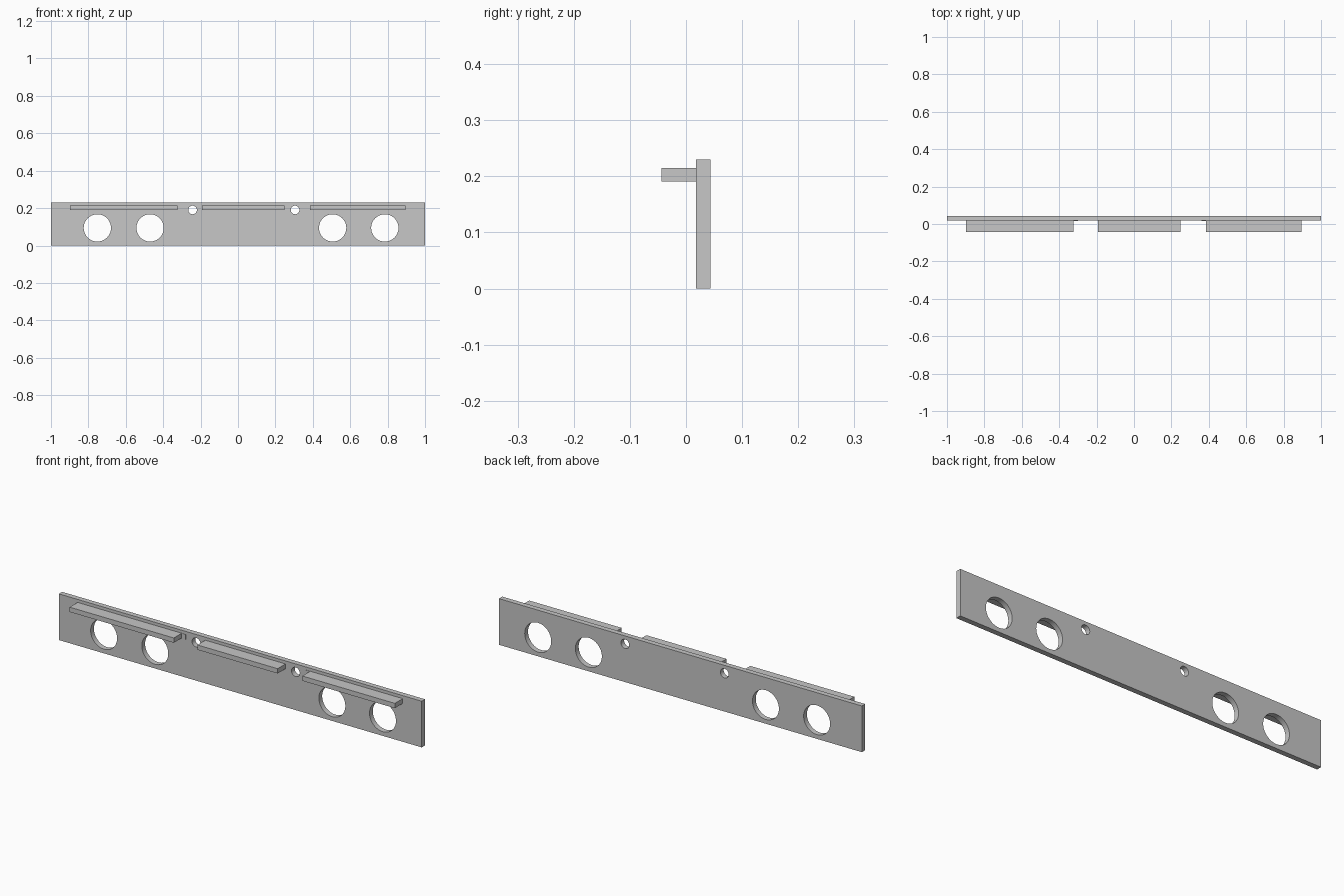
import bpy
import bmesh
from math import sin, cos, tau, radians

cube = bpy.data.objects.get("Cube")
if cube:
    bpy.data.objects.remove(cube, do_unlink=True)

HEIGHT = 0.23
PLATE_FRONT, PLATE_BACK, LEDGE_FRONT = 0.018, 0.044, -0.044
LEDGE_BOTTOM, LEDGE_TOP = 0.191, 0.215

grey = bpy.data.materials.new("light grey")
grey.use_nodes = True
colour = (0.57, 0.57, 0.57, 1)
grey.diffuse_color = colour
grey.node_tree.nodes["Principled BSDF"].inputs["Base Color"].default_value = colour


def add_outline(curve, points):
    spline = curve.splines.new("POLY")
    spline.points.add(len(points) - 1)
    for point, (x, z) in zip(spline.points, points):
        point.co = (x, z, 0, 1)
    spline.use_cyclic_u = True


def circle(x, z, radius, sides):
    return [(x + radius * cos(tau * i / sides), z + radius * sin(tau * i / sides))
            for i in range(sides)]


def add_bar(name, left, right, front):
    """Box at ledge height, reaching from the plate to the given front."""
    bpy.ops.mesh.primitive_cube_add(size=1, location=(
        (left + right) / 2, (front + PLATE_FRONT) / 2,
        (LEDGE_BOTTOM + LEDGE_TOP) / 2))
    bar = bpy.context.object
    bar.name = name
    bar.scale = (right - left, PLATE_FRONT - front, LEDGE_TOP - LEDGE_BOTTOM)
    bar.data.materials.append(grey)


# Plate: filled outline with round holes, extruded through its thickness
outline = bpy.data.curves.new("plate", "CURVE")
outline.dimensions = "2D"
outline.fill_mode = "BOTH"
outline.extrude = (PLATE_BACK - PLATE_FRONT) / 2
add_outline(outline, [(-1, 0), (1, 0), (1, HEIGHT), (-1, HEIGHT)])
for x in (-0.752, -0.47, 0.506, 0.785):
    add_outline(outline, circle(x, 0.094, 0.073, 48))
for x in (-0.243, 0.305):
    add_outline(outline, circle(x, 0.19, 0.023, 32))

plate = bpy.data.objects.new("plate", outline)
bpy.context.collection.objects.link(plate)
plate.location.y = (PLATE_FRONT + PLATE_BACK) / 2
plate.rotation_euler.x = radians(90)
bpy.ops.object.select_all(action="DESELECT")
plate.select_set(True)
bpy.context.view_layer.objects.active = plate
bpy.ops.object.convert(target="MESH")
plate = bpy.context.object

# Weld the caps to the walls so the solid is closed
bm = bmesh.new()
bm.from_mesh(plate.data)
bmesh.ops.remove_doubles(bm, verts=bm.verts, dist=0.0001)
bmesh.ops.recalc_face_normals(bm, faces=bm.faces)
bm.to_mesh(plate.data)
bm.free()
plate.data.materials.clear()
plate.data.materials.append(grey)
bpy.ops.object.shade_smooth_by_angle(angle=radians(30))

# Three ledges standing out from the front of the plate
add_bar("right_ledge", -0.897, -0.323, LEDGE_FRONT)
add_bar("middle_ledge", -0.193, 0.249, LEDGE_FRONT)
add_bar("left_ledge", 0.385, 0.895, LEDGE_FRONT)

# Thin tabs at the inner ends of the outer ledges
add_bar("right_tab", -0.323, -0.3, PLATE_FRONT - 0.002)
add_bar("left_tab", 0.36, 0.385, PLATE_FRONT - 0.002)
